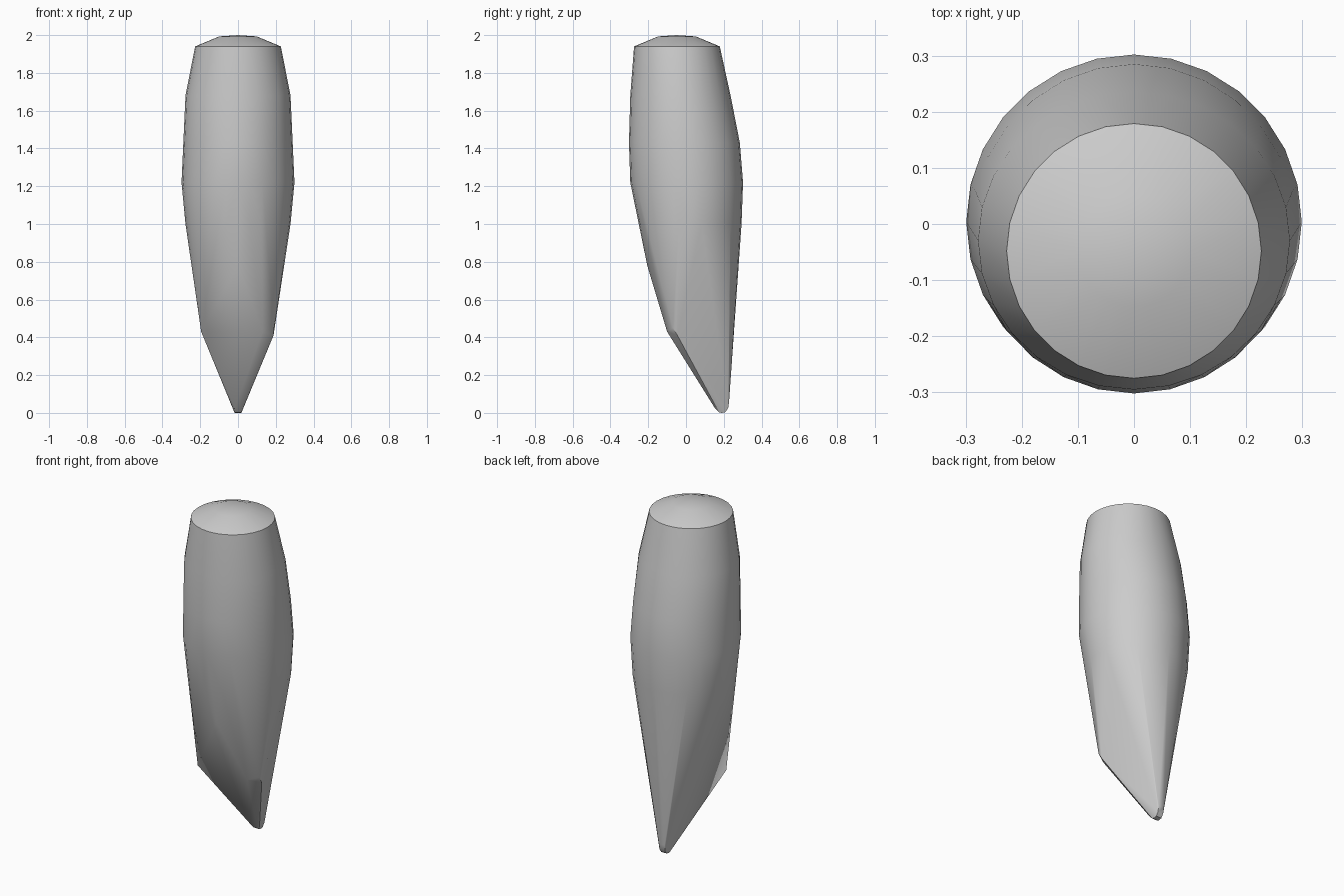
import bpy, bmesh, math

cube = bpy.data.objects.get("Cube")
if cube:
    bpy.data.objects.remove(cube, do_unlink=True)

SIDES = 28
grey = bpy.data.materials.new("plain grey")
grey.use_nodes = True
colour = (0.6, 0.6, 0.6, 1)
grey.diffuse_color = colour
grey.node_tree.nodes["Principled BSDF"].inputs["Base Color"].default_value = colour

bm = bmesh.new()


def ring(z, half_x, front, back, sides=SIDES):
    """Oval cross-section between the front and back y limits."""
    mid, half_y = (front + back) / 2, (back - front) / 2
    for i in range(sides):
        a = math.tau * i / sides
        bm.verts.new((half_x * math.cos(a), mid + half_y * math.sin(a), z))


# Domed cap
bm.verts.new((0, -0.05, 2))
ring(1.993, 0.1, -0.148, 0.052)
ring(1.94, 0.227, -0.275, 0.179)

# Swelling body
ring(1.68, 0.278, -0.295, 0.236)
ring(1.43, 0.289, -0.302, 0.285)
ring(1.22, 0.299, -0.295, 0.302)
ring(1.0, 0.278, -0.25, 0.294)
bm.verts.new((0, -0.205, 0.78))

# Front edge above the slanted cut
for p in ((-0.195, -0.1, 0.43), (0.13, -0.1, 0.43),
          (0.19, -0.07, 0.45), (0.188, -0.045, 0.41)):
    bm.verts.new(p)

# Narrow rounded tip at the back
for y, z in ((0.155, 0.022), (0.175, 0.003), (0.19, 0),
             (0.208, 0.004), (0.223, 0.025), (0.228, 0.06)):
    for side in (-1, 1):
        bm.verts.new((side * 0.018, y, z))

# Skin the sections with one convex surface
hull = bmesh.ops.convex_hull(bm, input=bm.verts[:])
spare = {v for v in hull["geom_interior"] + hull["geom_unused"]
         if isinstance(v, bmesh.types.BMVert)}
bmesh.ops.delete(bm, geom=list(spare), context="VERTS")
bmesh.ops.recalc_face_normals(bm, faces=bm.faces[:])

mesh = bpy.data.meshes.new("tapered_body")
bm.to_mesh(mesh)
bm.free()
mesh.materials.append(grey)
body = bpy.data.objects.new("tapered_body", mesh)
bpy.context.collection.objects.link(body)

# Smooth skin with crisp rim and cut
bpy.ops.object.select_all(action="DESELECT")
body.select_set(True)
bpy.context.view_layer.objects.active = body
bpy.ops.object.shade_smooth_by_angle(angle=math.radians(30))
